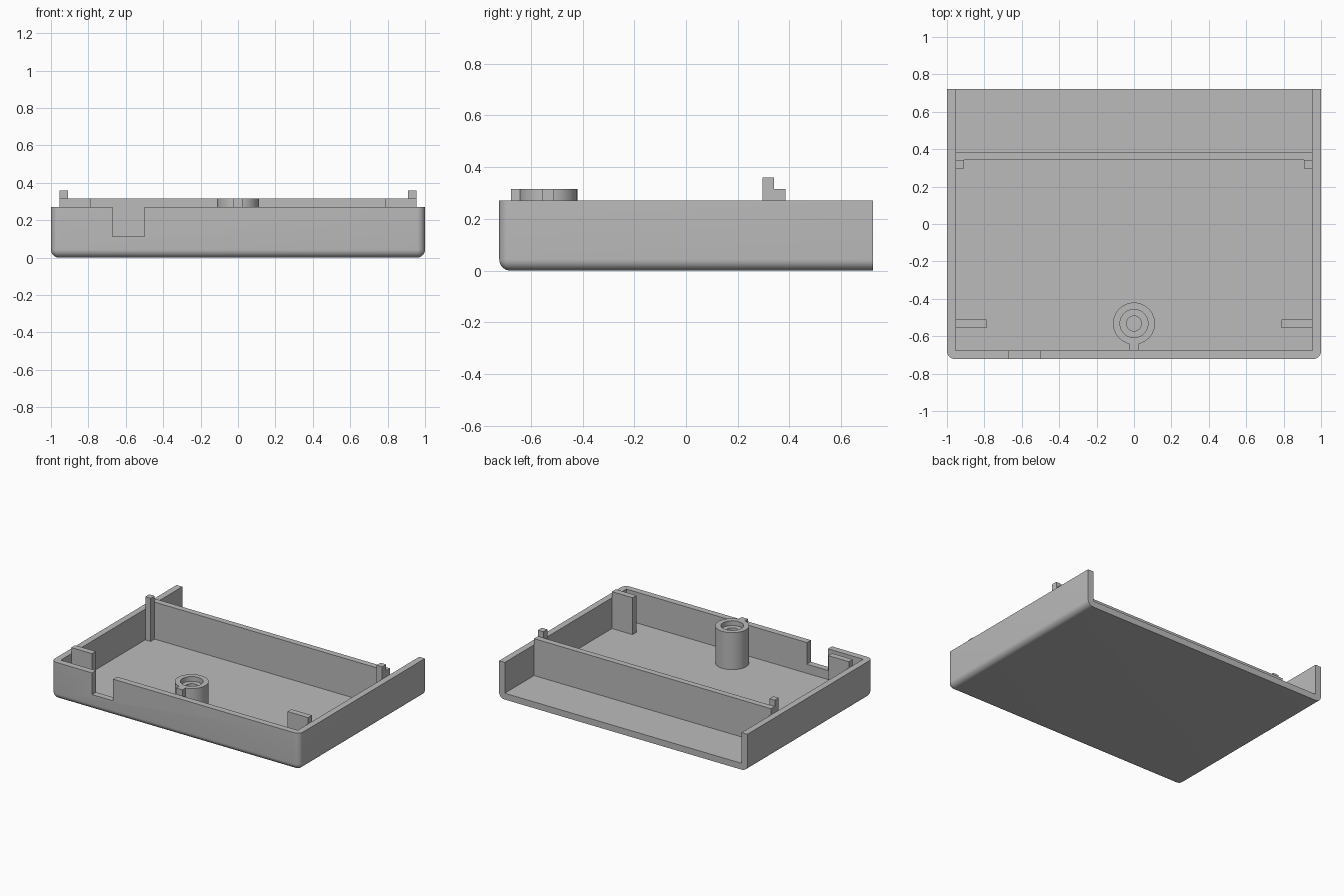
import bpy, bmesh, math

if "Cube" in bpy.data.objects:
    bpy.data.objects.remove(bpy.data.objects["Cube"])

GREY = (0.5, 0.5, 0.5, 1)
plastic = bpy.data.materials.new("grey plastic")
plastic.use_nodes = True
plastic.diffuse_color = GREY
plastic.node_tree.nodes["Principled BSDF"].inputs["Base Color"].default_value = GREY

W, D, H = 1.0, 0.722, 0.27      # half width, half depth, wall height
T = 0.046                       # wall and floor thickness
RIM = 0.315                     # height of the raised inner parts
IN = W - T                      # inner half width


def add_object(name, bm):
    mesh = bpy.data.meshes.new(name)
    bm.to_mesh(mesh)
    bm.free()
    ob = bpy.data.objects.new(name, mesh)
    bpy.context.collection.objects.link(ob)
    mesh.materials.append(plastic)
    return ob


def box_mesh(x0, x1, y0, y1, z0, z1):
    bm = bmesh.new()
    bmesh.ops.create_cube(bm, size=1)
    for v in bm.verts:
        v.co = (x1 if v.co.x > 0 else x0, y1 if v.co.y > 0 else y0, z1 if v.co.z > 0 else z0)
    return bm


def box(name, *limits):
    return add_object(name, box_mesh(*limits))


def activate(ob):
    bpy.ops.object.select_all(action='DESELECT')
    ob.select_set(True)
    bpy.context.view_layer.objects.active = ob


def smooth(ob):
    activate(ob)
    bpy.ops.object.shade_smooth_by_angle(angle=math.radians(30))


def cut(ob, cutter):
    mod = ob.modifiers.new("cut", 'BOOLEAN')
    mod.operation = 'DIFFERENCE'
    mod.solver = 'EXACT'
    mod.object = cutter
    activate(ob)
    bpy.ops.object.modifier_apply(modifier=mod.name)
    bpy.data.objects.remove(cutter)


# Tray: block rounded along the bottom and front corners, open at the back
bm = box_mesh(-W, W, -D, D, 0, H)


def is_rounded(edge):
    mid = (edge.verts[0].co + edge.verts[1].co) / 2
    bottom = mid.z < 0.01 and mid.y < D - 0.01
    front_corner = abs(mid.x) > W - 0.01 and mid.y < 0.01 - D
    return bottom or front_corner


bmesh.ops.bevel(bm, geom=[e for e in bm.edges if is_rounded(e)], offset=0.043,
                offset_type='OFFSET', segments=8, profile=0.5, affect='EDGES')
tray = add_object("tray", bm)
cut(tray, box("cavity_cutter", -IN, IN, T - D, D + 0.2, T, H + 0.2))
cut(tray, box("notch_cutter", -0.67, -0.5, -D - 0.1, T - D + 0.03, 0.112, H + 0.2))
smooth(tray)

# Cross wall near the open back
box("cross_wall", -IN, IN, 0.341, 0.385, T, RIM)

# Corner posts and front ribs, one pair per side
for side, name in ((1, "left"), (-1, "right")):
    def pair(part, inner, y0, y1, top):
        x0, x1 = sorted((side * inner, side * IN))
        box(name + part, x0, x1, y0, y1, T, top)
    pair("_post", 0.91, 0.296, 0.341, 0.36)
    pair("_rib", 0.788, -0.555, -0.511, RIM)

# Screw boss: stepped hollow cylinder turned around its axis
BY = -0.532
profile = [(0.112, T), (0.112, RIM), (0.075, RIM), (0.075, RIM - 0.035),
           (0.04, RIM - 0.035), (0.04, T)]
bm = bmesh.new()
verts = [bm.verts.new((r, BY, z)) for r, z in profile]
edges = [bm.edges.new(pair) for pair in zip(verts, verts[1:])]
bmesh.ops.spin(bm, geom=verts + edges, cent=(0, BY, 0), axis=(0, 0, 1),
               angle=math.tau, steps=48)
bmesh.ops.remove_doubles(bm, verts=bm.verts, dist=0.0001)
bmesh.ops.recalc_face_normals(bm, faces=bm.faces)
smooth(add_object("screw_boss", bm))

# Web joining the boss to the front wall
box("boss_web", -0.025, 0.025, T - D, BY - 0.106, T, RIM)
